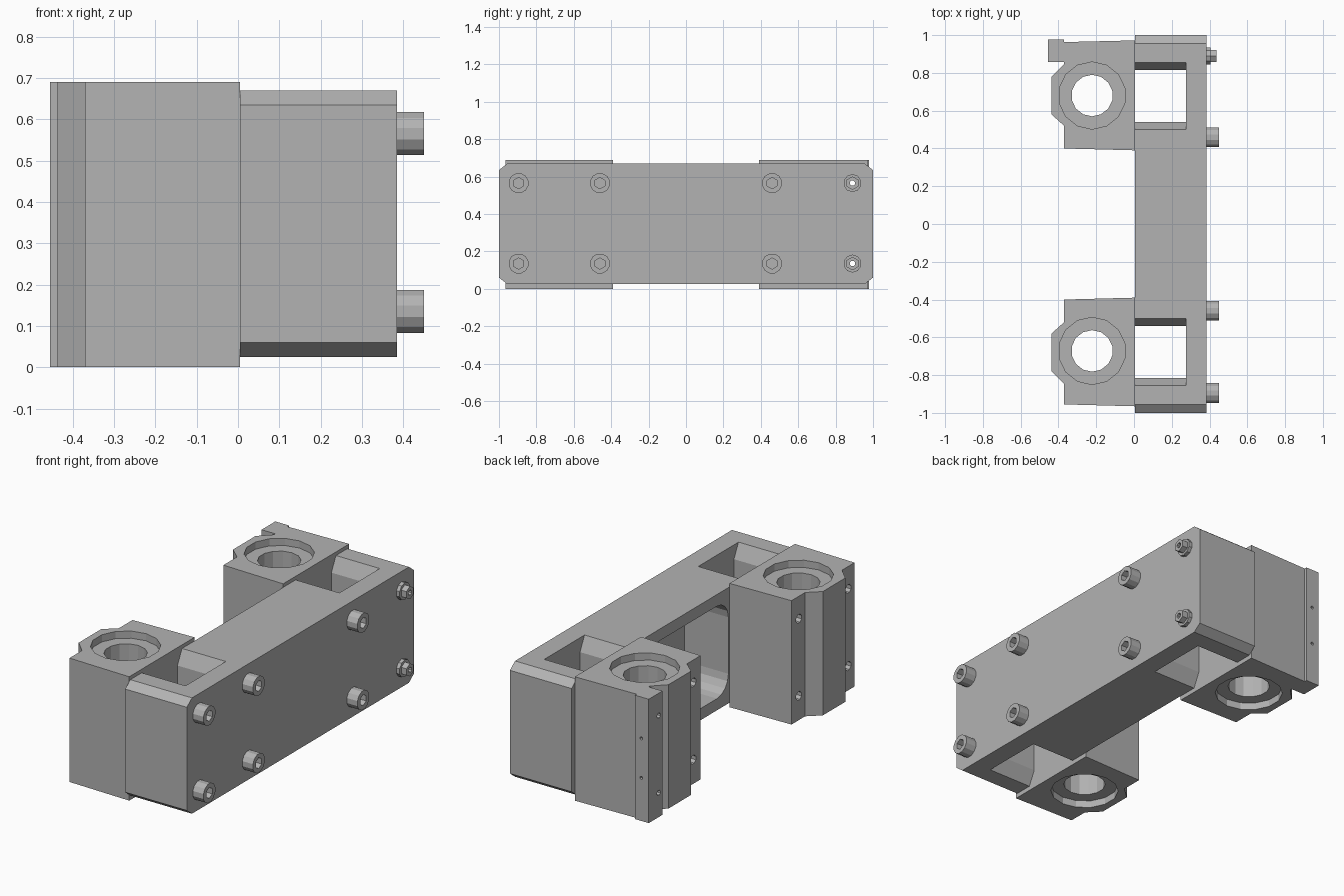
import bpy, bmesh, math
from mathutils import Matrix, Vector

cube = bpy.data.objects.get("Cube")
if cube:
    bpy.data.objects.remove(cube, do_unlink=True)

steel = bpy.data.materials.new("machined_grey")
steel.use_nodes = True
GREY = (0.45, 0.45, 0.45, 1)
steel.diffuse_color = GREY
steel.node_tree.nodes["Principled BSDF"].inputs["Base Color"].default_value = GREY


def prism(name, points, axis, lo, hi):
    """Extrude a 2D outline along x (outline in y, z), y (x, z) or z (x, y)."""
    def place(a, b, h):
        return {"x": (h, a, b), "y": (a, h, b), "z": (a, b, h)}[axis]
    bm = bmesh.new()
    face = bm.faces.new([bm.verts.new(place(a, b, lo)) for a, b in points])
    grown = bmesh.ops.extrude_face_region(bm, geom=[face])["geom"]
    shift = Vector(place(0, 0, hi - lo))
    bmesh.ops.translate(bm, vec=shift,
                        verts=[v for v in grown if isinstance(v, bmesh.types.BMVert)])
    bmesh.ops.recalc_face_normals(bm, faces=bm.faces)
    mesh = bpy.data.meshes.new(name)
    bm.to_mesh(mesh)
    bm.free()
    mesh.materials.append(steel)
    ob = bpy.data.objects.new(name, mesh)
    bpy.context.collection.objects.link(ob)
    return ob


def ring(a, b, r, sides):
    turn = math.pi / sides
    return [(a + r * math.cos(turn * (2 * i + 1)), b + r * math.sin(turn * (2 * i + 1)))
            for i in range(sides)]


def rounded(a0, a1, b0, b1, r, steps=4):
    pts = []
    corners = [(a1 - r, b1 - r), (a0 + r, b1 - r), (a0 + r, b0 + r), (a1 - r, b0 + r)]
    for quarter, (a, b) in enumerate(corners):
        for i in range(steps + 1):
            t = math.pi / 2 * (quarter + i / steps)
            pts.append((a + r * math.cos(t), b + r * math.sin(t)))
    return pts


def cut(ob, points, axis, lo, hi):
    cutter = prism("cutter", points, axis, lo, hi)
    cutter.hide_render = True
    mod = ob.modifiers.new("cut", "BOOLEAN")
    mod.operation = "DIFFERENCE"
    mod.solver = "EXACT"
    mod.object = cutter
    bpy.context.view_layer.objects.active = ob
    bpy.ops.object.modifier_apply(modifier=mod.name)
    bpy.data.objects.remove(cutter, do_unlink=True)


BACK, FRONT = 0.005, 0.385      # beam depth along x
LOW, HIGH = 0.025, 0.67         # beam height
TOP = 0.69                      # clamp block height
BOLT_Z = (0.135, 0.565)

# Beam with chamfered ends
beam = prism("beam", [(-1, 0.06), (-0.955, LOW), (0.955, LOW), (1, 0.06),
                      (1, 0.635), (0.955, HIGH), (-0.955, HIGH), (-1, 0.635)],
             "x", BACK, FRONT)

# Vertical pockets with flared mouths, and the wide window in the back
half = [(0.50, 0.71), (0.50, HIGH), (0.54, 0.59), (0.54, 0.105), (0.50, LOW), (0.50, -0.02)]
pocket = half + [(1.355 - a, b) for a, b in reversed(half)]
pocket = [(min(a, 0.855) if a > 0.83 else min(a, 0.82), b) for a, b in pocket]
for side in (1, -1):
    cut(beam, [(side * a, b) for a, b in pocket], "x", -0.1, 0.275)
cut(beam, rounded(-0.38, 0.38, 0.09, 0.605, 0.1), "x", -0.1, 0.275)
for z in BOLT_Z:
    cut(beam, ring(0.89, z, 0.015, 8), "x", -0.1, 0.5)

# Clamp blocks, with a raised rib on the back; the left one has a flange too
rib_back = [(-0.37, 0.52), (-0.437, 0.58), (-0.437, 0.778), (-0.37, 0.845)]
flange = [(-0.37, 0.857), (-0.455, 0.857), (-0.455, 0.978), (-0.37, 0.978), (-0.37, 0.963)]
body_start = [(BACK, 0.39), (-0.37, 0.40)]
near_outline = body_start + rib_back + [(-0.37, 0.955), (BACK, 0.965)]
far_outline = body_start + rib_back + flange + [(BACK, 0.972)]
blocks = {
    "rear_clamp_block": (far_outline, 1, 0.68),
    "front_clamp_block": ([(x, -y) for x, y in near_outline], -1, -0.672),
}
for name, (outline, side, bore_y) in blocks.items():
    block = prism(name, outline, "z", 0, TOP)
    # Shaft bore with a counterbore at each end
    cut(block, ring(-0.222, bore_y, 0.11, 14), "z", -0.1, 0.8)
    cut(block, ring(-0.222, bore_y, 0.178, 14), "z", -0.1, 0.04)
    cut(block, ring(-0.222, bore_y, 0.178, 14), "z", TOP - 0.04, 0.8)
    # Bolt holes in the back
    for z in BOLT_Z:
        cut(block, ring(side * 0.465, z, 0.025, 8), "x", -0.5, -0.27)
        if side < 0:
            cut(block, ring(-0.9, z, 0.025, 8), "x", -0.5, -0.27)
        else:
            cut(block, ring(0.89, z, 0.015, 8), "x", -0.6, 0.1)
    # Pin holes in the flange edge
    if side > 0:
        for z in (0.24, 0.46):
            cut(block, ring(-0.41, z, 0.009, 6), "y", 0.94, 1.1)

# Socket head bolts on the front plate
for level, z in zip(("lower", "upper"), BOLT_Z):
    for spot, y in (("front", -0.895), ("mid_front", -0.46), ("mid_rear", 0.46)):
        bolt = prism(f"{level}_{spot}_bolt", ring(y, z, 0.054, 12), "x", FRONT, 0.45)
        cut(bolt, ring(y, z, 0.03, 6), "x", 0.41, 0.5)
    # Hollow adjusting screws at the rear end
    nut = prism(f"{level}_rear_nut", ring(y := 0.89, z, 0.048, 10), "x", FRONT, 0.405)
    cut(nut, ring(y, z, 0.015, 8), "x", 0.3, 0.5)
    screw = prism(f"{level}_rear_screw", ring(y, z, 0.036, 6), "x", 0.405, 0.437)
    cut(screw, ring(y, z, 0.015, 8), "x", 0.3, 0.5)
